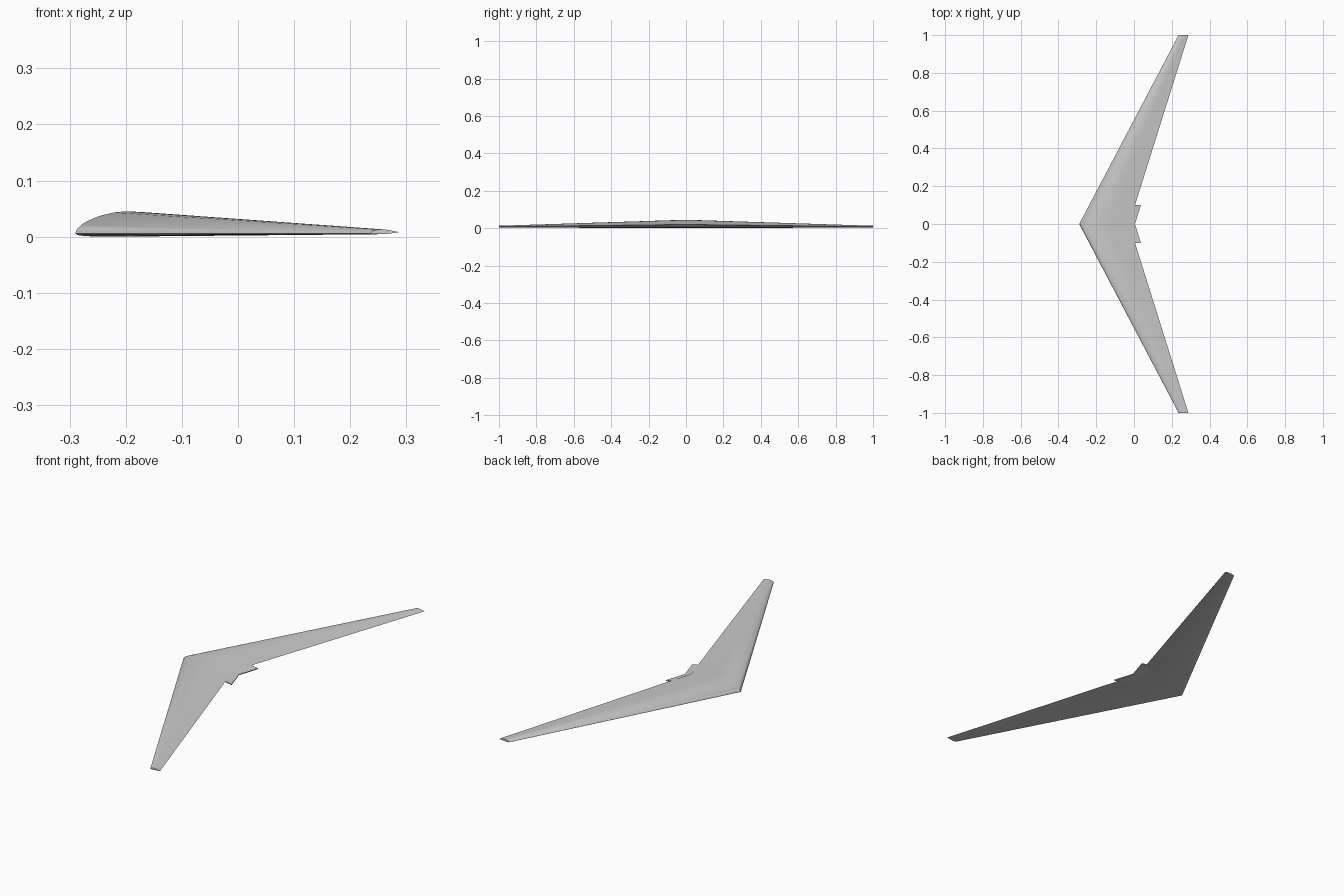
import bpy, bmesh, math

cube = bpy.data.objects.get("Cube")
if cube:
    bpy.data.objects.remove(cube, do_unlink=True)

# Single painted skin colour
grey = bpy.data.materials.new("plain_grey")
grey.use_nodes = True
colour = (0.6, 0.6, 0.6, 1)
grey.diffuse_color = colour
grey.node_tree.nodes["Principled BSDF"].inputs["Base Color"].default_value = colour


def loft(name, sections, angle):
    """Skin a closed surface through equal-length rings and cap both ends."""
    bm = bmesh.new()
    rings = [[bm.verts.new(p) for p in s] for s in sections]
    n = len(rings[0])
    for a, b in zip(rings, rings[1:]):
        for i in range(n):
            j = (i + 1) % n
            bm.faces.new((a[i], a[j], b[j], b[i]))
    bm.faces.new(rings[0])
    bm.faces.new(rings[-1])
    bmesh.ops.recalc_face_normals(bm, faces=bm.faces)
    mesh = bpy.data.meshes.new(name)
    bm.to_mesh(mesh)
    bm.free()
    mesh.materials.append(grey)
    obj = bpy.data.objects.new(name, mesh)
    bpy.context.collection.objects.link(obj)
    bpy.ops.object.select_all(action='DESELECT')
    obj.select_set(True)
    bpy.context.view_layer.objects.active = obj
    bpy.ops.object.shade_smooth_by_angle(angle=math.radians(angle))
    return obj


# Reflexed aerofoil in chord fractions: over the top, then back underneath
upper = [(0, 0), (.006, .02), (.018, .037), (.04, .058), (.075, .081), (.12, .103),
         (.18, .124), (.26, .143), (.34, .151), (.45, .146), (.58, .129), (.72, .104),
         (.86, .077), (1, .055)]
lower = [(.88, .034), (.75, .014), (.6, -.003), (.45, -.014), (.3, -.02),
         (.15, -.02), (.06, -.016), (.015, -.009)]
aerofoil = upper + lower
BASE = 0.0053


def edges(y):
    """Leading and trailing edge positions at a span station."""
    t = abs(y)
    return -0.29 + 0.526 * t, -0.026 + 0.314 * t


def wing_section(y):
    front, back = edges(y)
    chord = back - front
    return [(front + u * chord, y, BASE + v * chord) for u, v in aerofoil]


# Swept wing, tip to tip
loft("swept_wing", [wing_section(y) for y in (-1, 0, 1)], 40)

# Short central flap behind the trailing edge
flap_profile = [(-.03, .022), (.031, .012), (.031, .008), (-.03, .016)]
loft("centre_flap",
     [[(edges(y)[1] + dx, y, z) for dx, z in flap_profile] for y in (-.1, 0, .1)], 30)
